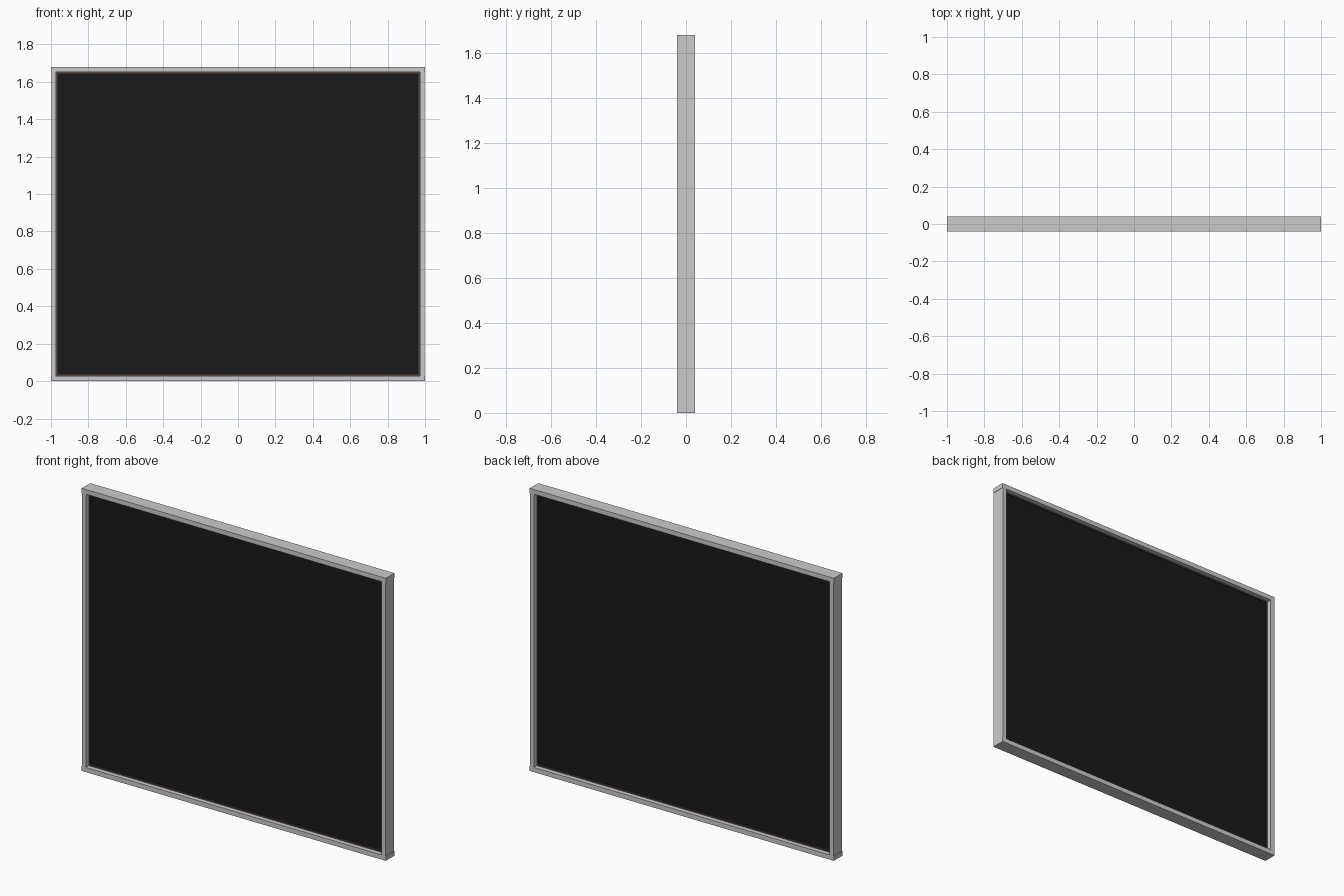
import bpy

if "Cube" in bpy.data.objects:
    bpy.data.objects.remove(bpy.data.objects["Cube"])

W, H, D = 2.0, 1.68, 0.08   # overall width, height, depth
F = 0.028                   # frame face width
G = 0.008                   # glazing strip width


def material(name, rgb):
    m = bpy.data.materials.new(name)
    m.diffuse_color = (*rgb, 1)
    m.use_nodes = True
    m.node_tree.nodes["Principled BSDF"].inputs["Base Color"].default_value = m.diffuse_color
    return m


def box(name, x, z, y, mat=None):
    """Box from (min, max) ranges in x, z and y."""
    centre = [(r[0] + r[1]) / 2 for r in (x, y, z)]
    bpy.ops.mesh.primitive_cube_add(size=1, location=centre)
    o = bpy.context.object
    o.name = name
    o.scale = [r[1] - r[0] for r in (x, y, z)]
    bpy.ops.object.transform_apply(location=False, rotation=False, scale=True)
    if mat:
        o.data.materials.append(mat)
    return o


def border(name, inset, width, depth, mat=None, side_inset=0.0):
    """Rectangular surround: full-length rails with stiles between them."""
    x, z0, z1 = W / 2 - inset, inset, H - inset
    y = (-depth / 2, depth / 2)
    box(name + "_bottom_rail", (-x, x), (z0, z0 + width), y, mat)
    box(name + "_top_rail", (-x, x), (z1 - width, z1), y, mat)
    for side, s in (("left", -1), ("right", 1)):
        xs = sorted((s * (x - side_inset), s * (x - width)))
        box(f"{name}_{side}_stile", xs, (z0 + width, z1 - width), y, mat)


strip = material("strip_brown", (0.09, 0.06, 0.05))
black = material("panel_black", (0.01, 0.01, 0.01))

# Outer frame, stiles set back a hair from the rail ends
border("frame", 0, F, D, side_inset=0.002)

# Thin strip holding the panel inside the frame
border("glazing_strip", F, G, 0.026, strip)

# Dark panel
e = F + G
box("panel", (-W / 2 + e, W / 2 - e), (e, H - e), (-0.006, 0.006), black)
